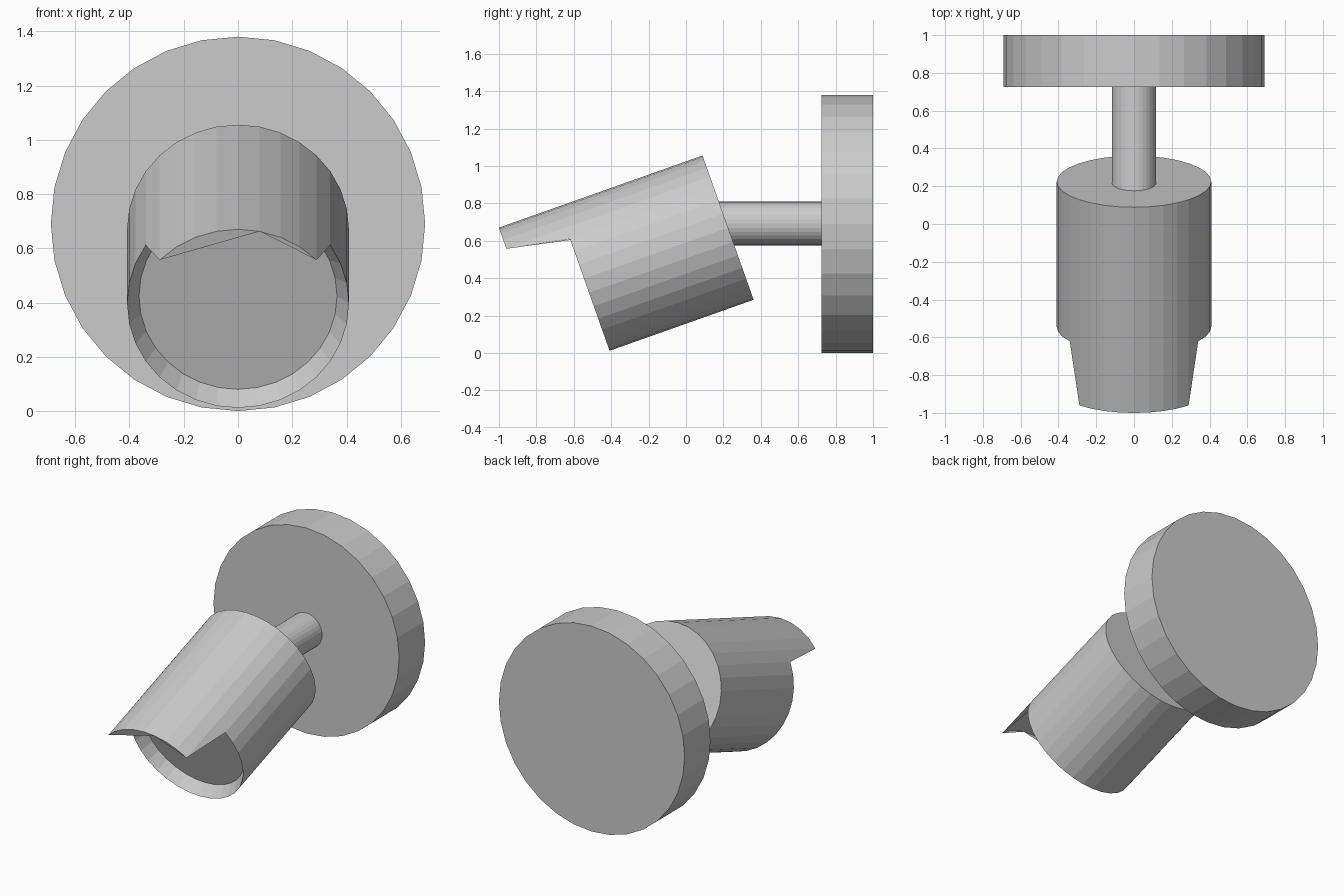
import bpy, bmesh
from math import sin, cos, pi, radians
from mathutils import Vector

if "Cube" in bpy.data.objects:
    bpy.data.objects.remove(bpy.data.objects["Cube"])

SIDES = 32


def link(name, bm):
    mesh = bpy.data.meshes.new(name)
    bm.to_mesh(mesh)
    bm.free()
    obj = bpy.data.objects.new(name, mesh)
    bpy.context.collection.objects.link(obj)
    return obj


def rod(name, y0, y1, z, radius):
    """Cylinder along the y axis."""
    bpy.ops.mesh.primitive_cylinder_add(
        vertices=SIDES, radius=radius, depth=y1 - y0,
        location=(0, (y0 + y1) / 2, z), rotation=(pi / 2, 0, 0))
    bpy.context.object.name = name


# Wall plate and its arm
rod("wall_plate", 0.725, 1.0, 0.69, 0.69)
rod("arm", 0.17, 0.73, 0.692, 0.117)

# Tilted lamp head: axis points forward and down
tilt = radians(19.5)
forward = Vector((0, -cos(tilt), -sin(tilt)))
up = Vector((0, -sin(tilt), cos(tilt)))
back_centre = Vector((0, 0.225, 0.67))
LENGTH, HOOD = 0.817, 1.155
hood = [i % SIDES for i in range(-4, 5)]

bm = bmesh.new()


def ring(radius, depth_of):
    verts = []
    for i in range(SIDES):
        a = 2 * pi * i / SIDES
        p = (back_centre + forward * depth_of(i) + up * radius * cos(a)
             + Vector((radius * sin(a), 0, 0)))
        verts.append(bm.verts.new(p))
    return verts


back = ring(0.409, lambda i: 0)
rim = ring(0.409, lambda i: HOOD if i in hood else LENGTH)  # top pulled out as a hood
lens = ring(0.365, lambda i: 0.737)

for a, b in ((back, rim), (rim, lens)):
    for i in range(SIDES):
        j = (i + 1) % SIDES
        bm.faces.new((a[i], a[j], b[j], b[i]))
bm.faces.new(back)
bm.faces.new(lens)
bmesh.ops.recalc_face_normals(bm, faces=bm.faces[:])

# Thin end pieces closing the arc of the hood tip
for first, last in ((-4, 1), (1, 4)):
    face = bm.faces.new([rim[i % SIDES] for i in range(first, last + 1)])
    face.normal_update()
    if face.normal.dot(forward) < 0:
        face.normal_flip()
link("lamp_head", bm)
